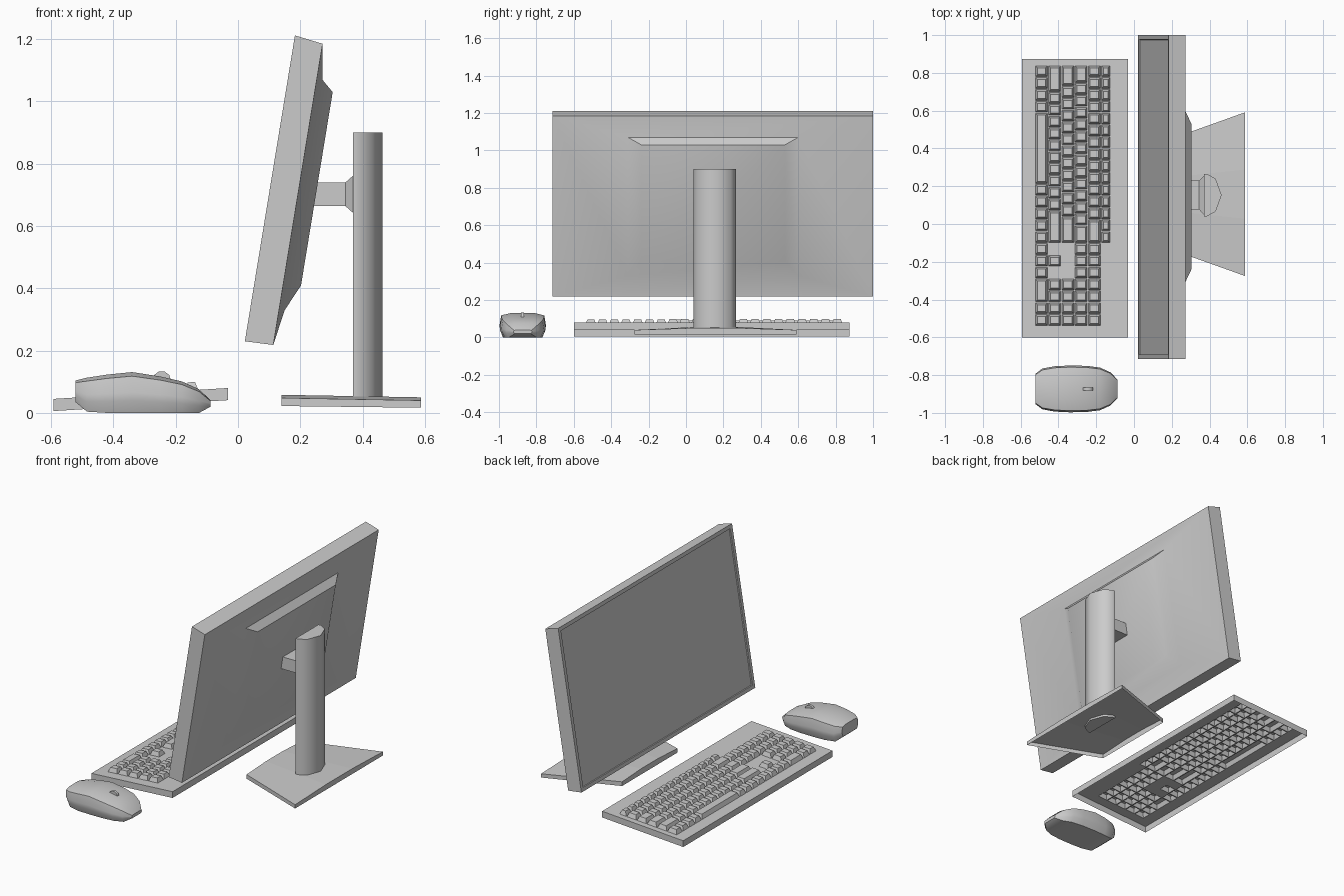
import bpy
import bmesh
from math import radians, cos, sin, pi
from mathutils import Vector

cube = bpy.data.objects.get("Cube")
if cube:
    bpy.data.objects.remove(cube, do_unlink=True)

grey = bpy.data.materials.new("matte grey")
grey.use_nodes = True
colour = (0.6, 0.6, 0.6, 1)
grey.diffuse_color = colour
grey.node_tree.nodes["Principled BSDF"].inputs["Base Color"].default_value = colour


def loft(bm, rings, start=False, end=False):
    """Bridge rings of points, optionally closing either end."""
    loops = [[bm.verts.new(p) for p in ring] for ring in rings]
    for a, b in zip(loops, loops[1:]):
        for i in range(len(a)):
            j = (i + 1) % len(a)
            bm.faces.new((a[i], a[j], b[j], b[i]))
    if start:
        bm.faces.new(loops[0][::-1])
    if end:
        bm.faces.new(loops[-1])


def finish(bm, name, angle=None, fix_normals=True):
    if fix_normals:
        bmesh.ops.recalc_face_normals(bm, faces=bm.faces)
    mesh = bpy.data.meshes.new(name)
    bm.to_mesh(mesh)
    bm.free()
    mesh.materials.append(grey)
    obj = bpy.data.objects.new(name, mesh)
    bpy.context.collection.objects.link(obj)
    if angle:
        bpy.ops.object.select_all(action="DESELECT")
        obj.select_set(True)
        bpy.context.view_layer.objects.active = obj
        bpy.ops.object.shade_smooth_by_angle(angle=radians(angle))
    return obj


def rect(a0, a1, b0, b1):
    return [(a0, b0), (a1, b0), (a1, b1), (a0, b1)]


# Monitor: nested rectangles from the recessed screen to the rear housing
corner = Vector((0.022, 0, 0.23))
tilt = radians(9.3)
up = Vector((sin(tilt), 0, cos(tilt)))
back = Vector((cos(tilt), 0, -sin(tilt)))
y0, y1, height = -0.715, 1.0, 0.995
layers = [
    (0.006, y0 + 0.025, y1 - 0.025, 0.025, height - 0.025),   # screen
    (0, y0 + 0.023, y1 - 0.023, 0.023, height - 0.023),       # bezel
    (0, y0, y1, 0, height),                                   # front edge
    (0.092, y0, y1, 0.003, 0.983),                            # rear edge
    (0.11, -0.31, 0.6, 0.119, 0.869),                         # housing foot
    (0.149, -0.24, 0.53, 0.206, 0.835),                       # housing back
]
bm = bmesh.new()
loft(bm, [[corner + back * n + up * u + Vector((0, y, 0))
           for y, u in rect(ya, yb, ua, ub)]
          for n, ya, yb, ua, ub in layers], True, True)
finish(bm, "monitor", 30)

# Neck, flared where it meets the pole
bm = bmesh.new()
loft(bm, [[(x, y, z) for y, z in rect(0.153 - w, 0.153 + w, 0.702 - h, 0.702 + h)]
          for x, w, h in [(0.23, 0.077, 0.038), (0.345, 0.077, 0.038),
                          (0.372, 0.105, 0.062)]], True, True)
finish(bm, "stand_neck")

# Pole with a flat front and a rounded back
section = [(0.37, 0.04), (0.385, 0.04), (0.432, 0.066), (0.464, 0.153),
           (0.432, 0.24), (0.385, 0.266), (0.37, 0.266)]
bm = bmesh.new()
loft(bm, [[(x, y, z) for x, y in section] for z in (0.04, 0.9)], True, True)
finish(bm, "stand_pole", 45)

# Base: shallow open tray, wider at the back, slightly crowned
bm = bmesh.new()
columns = []
for part, drop in [(-1, 0.01), (-0.3, 0), (0.3, 0), (1, 0.01)]:
    columns.append([bm.verts.new((x, 0.158 + part * half, top - drop))
                    for x, half, top in [(0.14, 0.273, 0.058), (0.587, 0.433, 0.05)]])
for a, b in zip(columns, columns[1:]):
    bm.faces.new((a[0], a[1], b[1], b[0]))
rim = [e for e in bm.edges if e.is_boundary]
skirt = bmesh.ops.extrude_edge_only(bm, edges=rim)["geom"]
for v in skirt:
    if isinstance(v, bmesh.types.BMVert):
        v.co.z = 0.022 - 0.012 * (v.co.x - 0.14)
finish(bm, "stand_base", fix_normals=True)


# Keyboard: sloping open shell with tapered keys
def deck(x):
    return 0.045 + (x + 0.59) * 0.0625


def ring(xa, xb, ya, yb, inset=0, lift=0):
    return [(x, y, deck(x) + lift)
            for x, y in rect(xa + inset, xb - inset, ya + inset, yb - inset)]


def plate(bm, *area):
    bm.faces.new([bm.verts.new(p) for p in ring(*area)])


front, rear, right, left = -0.592, -0.032, -0.6, 0.873
key_x, key_right, key_left = -0.525, -0.54, 0.84
unit = (key_left - key_right) / 22
shell = bmesh.new()
keys = bmesh.new()
loft(shell, [ring(front, rear, right, left, 0, -0.039), ring(front, rear, right, left)])
plate(shell, front, key_x, right, left)
plate(shell, -0.125, rear, right, left)
plate(shell, key_x, -0.125, right, key_right)
plate(shell, key_x, -0.125, key_left, left)

# Key widths per row, nearest row first; negative widths are gaps
one = [1]
rows = [
    (0.07, one * 4 + [6] + one * 5 + one * 3 + [2, 1, 1]),
    (0.07, [2.25] + one * 10 + [2.75, -1, 1, -1] + one * 4),
    (0.07, [1.75] + one * 11 + [2.25, -3] + one * 4),
    (0.07, [1.5] + one * 12 + [1.5] + one * 7),
    (0.07, one * 13 + [2] + one * 7),
    (0.05, one * 15 + [-7]),
]
x = key_x
for depth, widths in rows:
    y = key_left
    for width in widths:
        end = y - abs(width) * unit
        area = (x, x + depth, end, y)
        if width < 0:
            plate(shell, *area)
        else:
            loft(keys, [ring(*area), ring(*area, 0.003), ring(*area, 0.013, 0.026)],
                 end=True)
        y = end
    x += depth
finish(shell, "keyboard_shell", fix_normals=False)
finish(keys, "keyboard_keys", fix_normals=False)

# Mouse: boxy cross-sections along its length (x, half width, bottom, top)
mid = -0.873
stations = [(-0.522, 0.08, 0.035, 0.104), (-0.485, 0.108, 0.004, 0.113),
            (-0.42, 0.12, 0, 0.123), (-0.34, 0.124, 0, 0.131),
            (-0.25, 0.122, 0, 0.117), (-0.18, 0.113, 0, 0.101),
            (-0.125, 0.088, 0, 0.076), (-0.088, 0.05, 0.02, 0.04)]
side = [(0.85, 0), (0.98, 0.3), (1, 0.5), (0.93, 0.9), (0.5, 1)]
outline = side + [(-w, h) for w, h in reversed(side)]
bm = bmesh.new()
loft(bm, [[(x, mid + w * half, low + h * (top - low)) for w, h in outline]
          for x, half, low, top in stations], True, True)
finish(bm, "mouse_body", 40)

# Scroll wheel
bm = bmesh.new()
loft(bm, [[(-0.245 + 0.03 * cos(i * pi / 5), y, 0.104 + 0.03 * sin(i * pi / 5))
           for i in range(10)] for y in (mid - 0.008, mid + 0.008)], True, True)
finish(bm, "mouse_wheel", 40)
